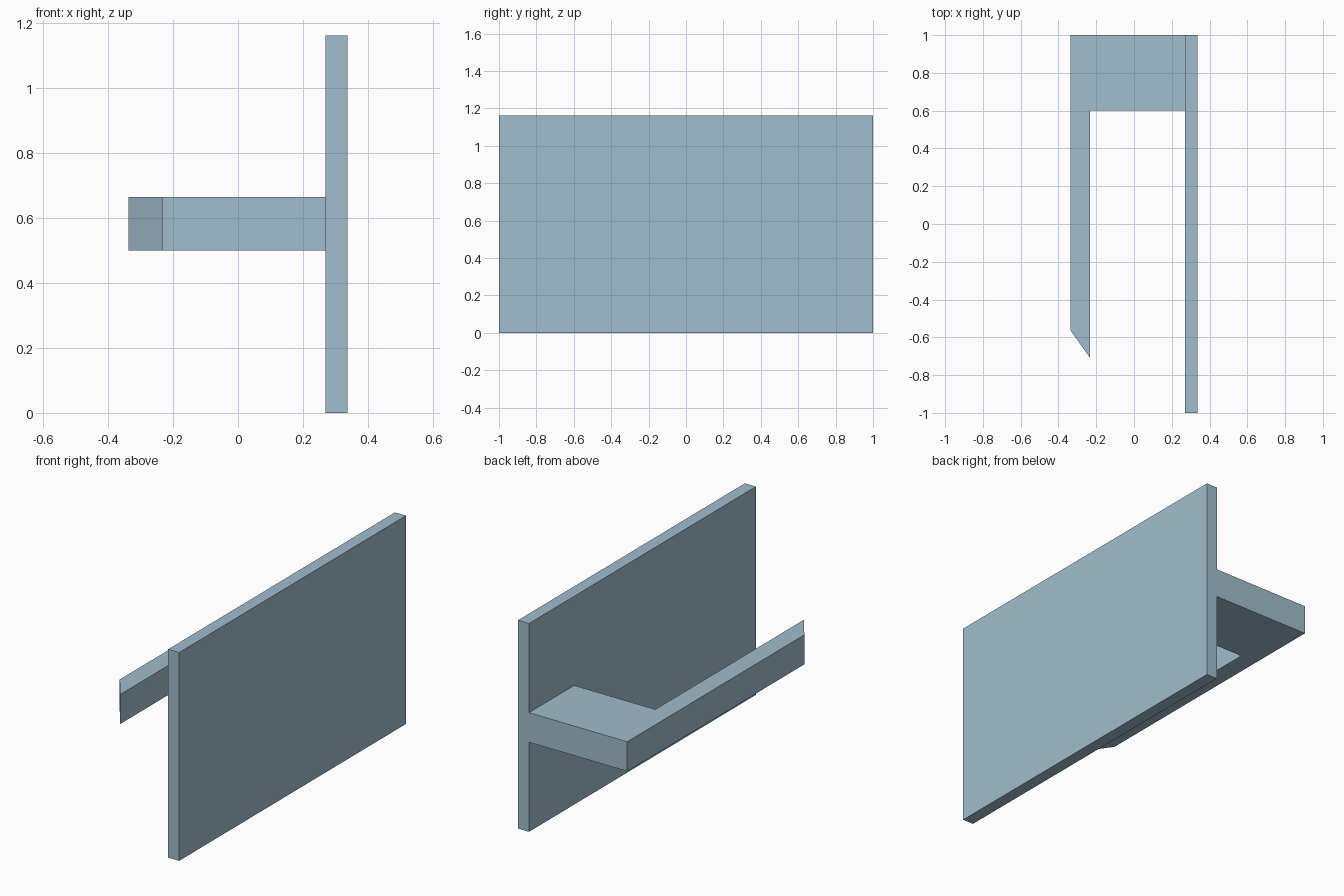
import bpy
import bmesh

if "Cube" in bpy.data.objects:
    bpy.data.objects.remove(bpy.data.objects["Cube"])

# Single blue-grey paint
paint = bpy.data.materials.new("blue_grey")
paint.diffuse_color = (0.352, 0.515, 0.610, 1.0)
paint.use_nodes = True
paint.node_tree.nodes["Principled BSDF"].inputs["Base Color"].default_value = paint.diffuse_color


def extruded(name, outline, z0, z1):
    """Solid made by extruding a flat (x, y) outline from z0 up to z1."""
    bm = bmesh.new()
    face = bm.faces.new([bm.verts.new((x, y, z0)) for x, y in outline])
    result = bmesh.ops.extrude_face_region(bm, geom=[face])
    top = [v for v in result["geom"] if isinstance(v, bmesh.types.BMVert)]
    bmesh.ops.translate(bm, verts=top, vec=(0, 0, z1 - z0))
    bmesh.ops.recalc_face_normals(bm, faces=bm.faces)
    mesh = bpy.data.meshes.new(name)
    bm.to_mesh(mesh)
    bm.free()
    mesh.materials.append(paint)
    obj = bpy.data.objects.new(name, mesh)
    bpy.context.collection.objects.link(obj)
    return obj


LEFT, BAR_INNER, PANEL_INNER, RIGHT = -0.337, -0.232, 0.269, 0.337

# Upright panel
extruded("panel", [(PANEL_INNER, -1), (RIGHT, -1), (RIGHT, 1), (PANEL_INNER, 1)],
         0.0, 1.163)

# L-shaped clip arm with a slanted tip
extruded("clip_arm", [(PANEL_INNER, 1), (LEFT, 1), (LEFT, -0.562),
                      (BAR_INNER, -0.71), (BAR_INNER, 0.602), (PANEL_INNER, 0.602)],
         0.5, 0.665)
